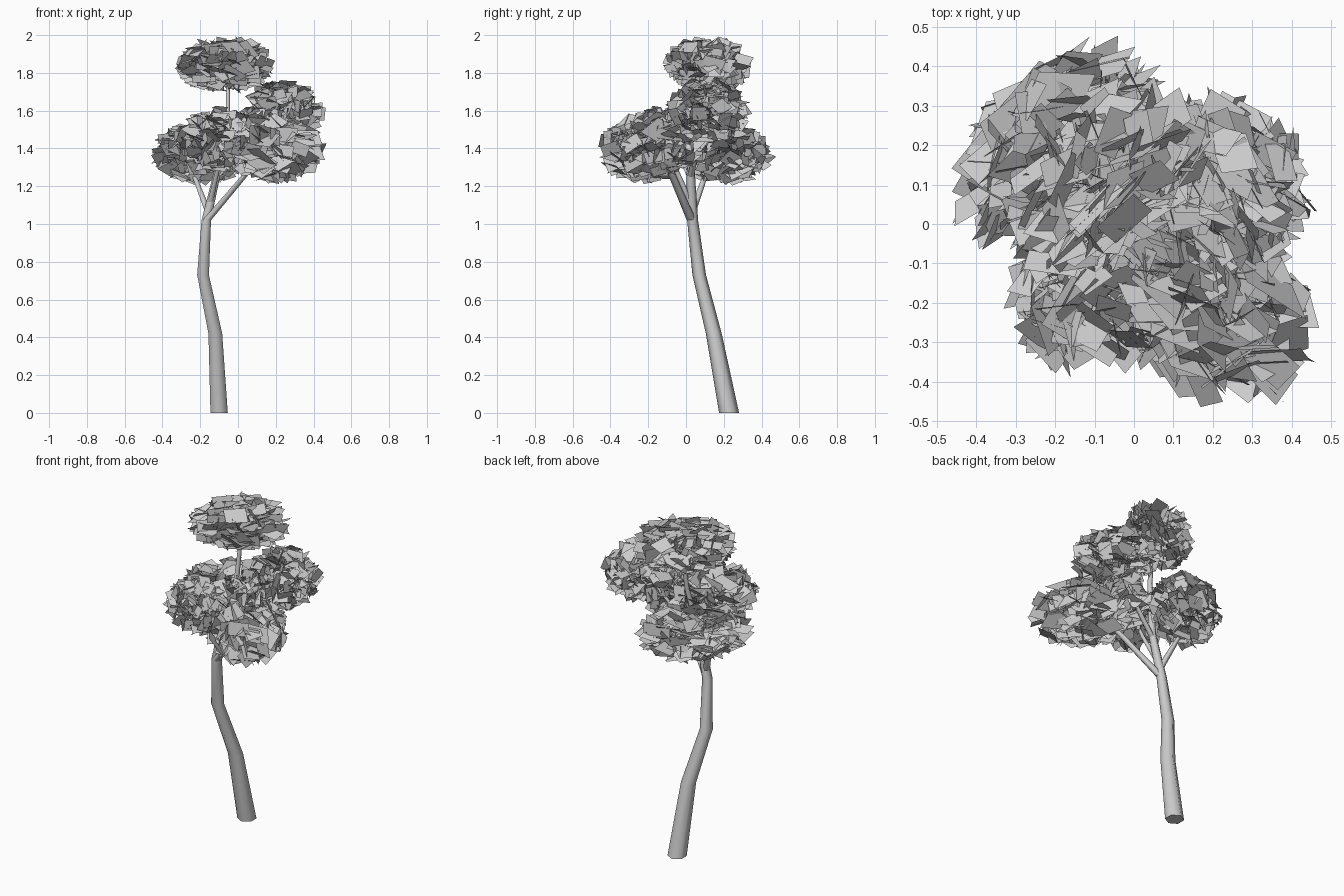
import bpy, bmesh, math, random
from mathutils import Vector, Euler, Matrix

if "Cube" in bpy.data.objects:
    bpy.data.objects.remove(bpy.data.objects["Cube"])

random.seed(7)


def finish(bm, name, smooth=False):
    mesh = bpy.data.meshes.new(name)
    bm.to_mesh(mesh)
    bm.free()
    obj = bpy.data.objects.new(name, mesh)
    bpy.context.collection.objects.link(obj)
    for p in mesh.polygons:
        p.use_smooth = smooth and len(p.vertices) == 4
    return obj


def limb(name, path, sides=6):
    """Tapered tube through (x, y, z, radius) points, with level rings."""
    bm = bmesh.new()
    rings = []
    for x, y, z, r in path:
        ring = []
        for i in range(sides):
            a = math.pi / 2 + 2 * math.pi * i / sides
            ring.append(bm.verts.new((x + r * math.cos(a), y + r * math.sin(a), z)))
        rings.append(ring)
    for lo, hi in zip(rings, rings[1:]):
        for i in range(sides):
            j = (i + 1) % sides
            bm.faces.new((lo[i], lo[j], hi[j], hi[i]))
    bm.faces.new(rings[0][::-1])
    bm.faces.new(rings[-1])
    return finish(bm, name, True)


def foliage(name, centre, radii, turn, count, tilt=0):
    """Clump of flat leaf cards scattered in a ball, stretched to an ellipsoid."""
    bm = bmesh.new()
    shape = (Matrix.Translation(centre) @ Matrix.Rotation(math.radians(turn), 4, 'Z')
             @ Matrix.Rotation(math.radians(tilt), 4, 'Y') @ Matrix.Diagonal((*radii, 1)))
    for _ in range(count):
        d = Vector([random.gauss(0, 1) for _ in range(3)]).normalized()
        c = d * random.uniform(0.3, 0.9)
        rot = Euler([random.uniform(0, 2 * math.pi) for _ in range(3)]).to_matrix()
        w, h = random.uniform(0.12, 0.22), random.uniform(0.18, 0.30)
        corners = [c + rot @ Vector((sx * w, sy * h, 0))
                   for sx, sy in ((-1, -1), (1, -1), (1, 1), (-1, 1))]
        # keep each card inside the clump
        shift = d * max(0, max(p.length for p in corners) - 1.02)
        bm.faces.new([bm.verts.new(shape @ (p - shift)) for p in corners])
    return finish(bm, name)


# Trunk, running on up into the top clump
limb("trunk", [(-0.1, 0.228, 0, 0.053), (-0.12, 0.147, 0.42, 0.042),
               (-0.185, 0.07, 0.73, 0.036), (-0.168, 0.035, 1.02, 0.029),
               (-0.11, 0.025, 1.27, 0.022), (-0.055, 0.07, 1.55, 0.014),
               (-0.05, 0.11, 1.82, 0.009)])

# Side branches
limb("branch_front_right", [(-0.165, 0.03, 1.02, 0.026), (0.03, -0.07, 1.25, 0.02),
                            (0.16, -0.17, 1.42, 0.01)])
limb("branch_back_left", [(-0.16, 0.035, 1.07, 0.02), (-0.23, 0.1, 1.25, 0.014),
                          (-0.22, 0.2, 1.4, 0.008)])
limb("branch_front_left", [(-0.15, 0.03, 1.1, 0.018), (-0.11, -0.05, 1.28, 0.013),
                           (-0.09, -0.14, 1.48, 0.008)])
limb("branch_back_right", [(-0.11, 0.025, 1.25, 0.018), (0.06, 0.06, 1.42, 0.013),
                           (0.24, 0.1, 1.62, 0.008)])

# Leaf clumps
foliage("leaves_top", (-0.07, 0.12, 1.845), (0.295, 0.2, 0.16), 38, 340)
foliage("leaves_back_left", (-0.195, 0.2, 1.375), (0.33, 0.205, 0.17), 45, 360)
foliage("leaves_front_right", (0.165, -0.175, 1.415), (0.36, 0.24, 0.195), -45, 440, 8)
foliage("leaves_back_right", (0.235, 0.115, 1.595), (0.25, 0.21, 0.17), -45, 330)
foliage("leaves_front_left", (-0.09, -0.15, 1.45), (0.25, 0.23, 0.175), 45, 340)
